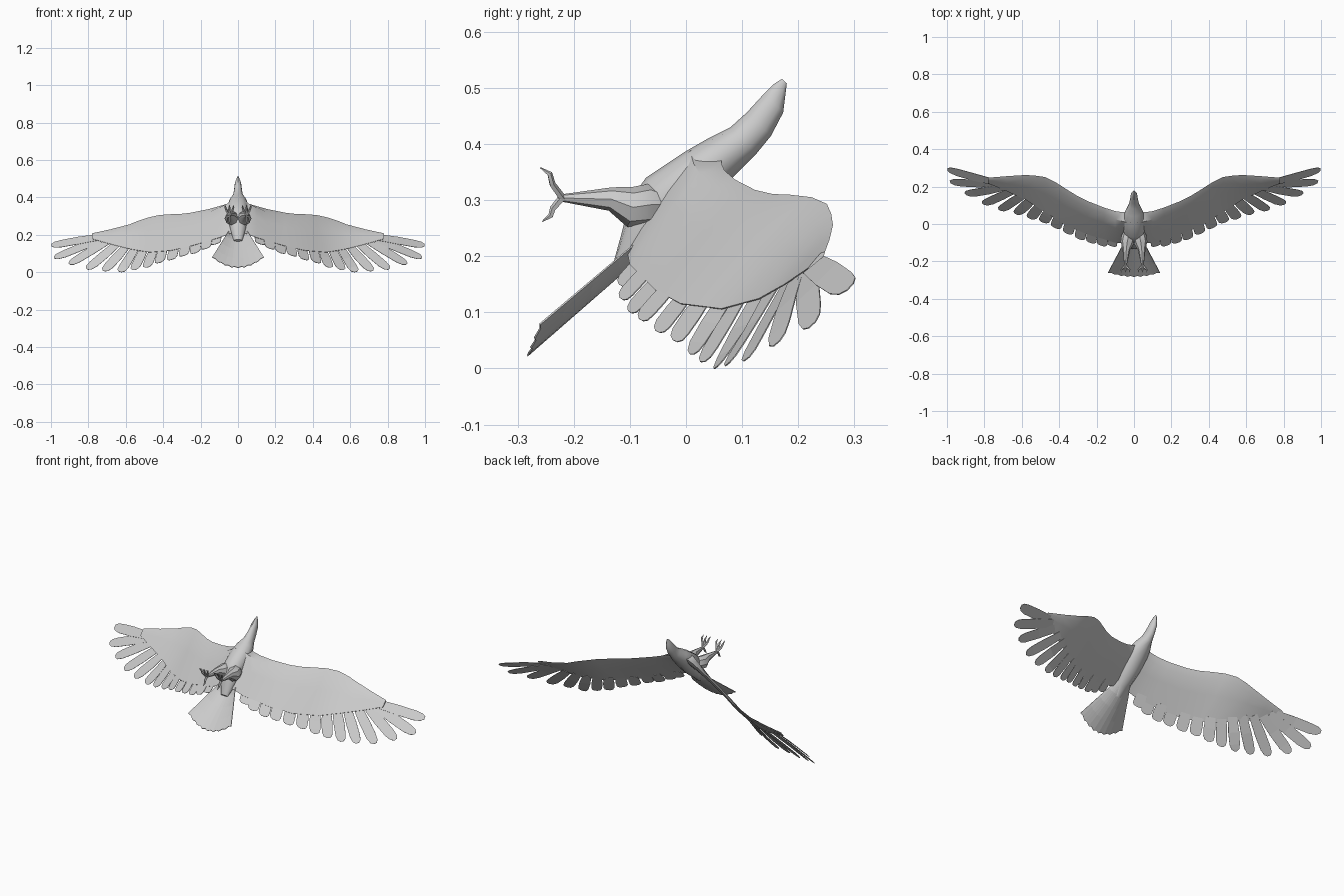
import bpy, bmesh
from math import pi, sin, cos, radians
from mathutils import Vector

cube = bpy.data.objects.get("Cube")
if cube:
    bpy.data.objects.remove(cube, do_unlink=True)

grey = bpy.data.materials.new("plumage_grey")
grey.use_nodes = True
GREY = (0.6, 0.6, 0.6, 1)
grey.diffuse_color = GREY
grey.node_tree.nodes["Principled BSDF"].inputs["Base Color"].default_value = GREY


def finish(name, bm, mirror=False, thick=0, tilt=True):
    """Turn a bmesh into an object; tilt pitches the bird head-up."""
    bmesh.ops.recalc_face_normals(bm, faces=bm.faces)
    mesh = bpy.data.meshes.new(name)
    bm.to_mesh(mesh)
    bm.free()
    mesh.materials.append(grey)
    ob = bpy.data.objects.new(name, mesh)
    bpy.context.collection.objects.link(ob)
    if tilt:
        ob.rotation_euler.x = radians(45)
    if mirror:
        ob.modifiers.new("mirror", "MIRROR").use_mirror_merge = False
    if thick:
        # Thin sheets stay flat shaded so their rims are crisp
        mod = ob.modifiers.new("thickness", "SOLIDIFY")
        mod.thickness, mod.offset = thick, 0
    else:
        bpy.ops.object.select_all(action="DESELECT")
        ob.select_set(True)
        bpy.context.view_layer.objects.active = ob
        bpy.ops.object.shade_smooth_by_angle(angle=radians(40))


def loft(bm, rings, closed=True):
    """Skin a list of point rings, capping both ends when closed."""
    rows = [[bm.verts.new(p) for p in ring] for ring in rings]
    n = len(rows[0])
    for a, b in zip(rows, rows[1:]):
        for i in range(n if closed else n - 1):
            j = (i + 1) % n
            bm.faces.new((a[i], a[j], b[j], b[i]))
    if closed:
        bm.faces.new(rows[0])
        bm.faces.new(rows[-1])


def tube(bm, path, radii, sides=6):
    """Tapered limb along a path."""
    pts = [Vector(p) for p in path]
    rings = []
    for i, p in enumerate(pts):
        along = (pts[min(i + 1, len(pts) - 1)] - pts[max(i - 1, 0)]).normalized()
        u = along.cross(Vector((1, 0, 0))).normalized()
        v = along.cross(u)
        rings.append([p + radii[i] * (cos(2 * pi * k / sides) * u + sin(2 * pi * k / sides) * v)
                      for k in range(sides)])
    loft(bm, rings)


def lookup(table, x):
    """Piecewise linear curve."""
    for (x0, y0), (x1, y1) in zip(table, table[1:]):
        if x <= x1:
            break
    return y0 + (y1 - y0) * (x - x0) / (x1 - x0)


# Body, neck and head: position along spine, height, half width, half depth
spine = [(.486, .238, .002, .006), (.468, .233, .009, .015), (.445, .224, .017, .024),
         (.40, .216, .022, .03), (.36, .215, .028, .033), (.318, .222, .047, .04),
         (.27, .228, .057, .047), (.19, .235, .058, .056), (.14, .232, .05, .05),
         (.09, .222, .04, .03), (.03, .208, .022, .01)]
bm = bmesh.new()
loft(bm, [[(w * cos(k * pi / 6), s, d + h * sin(k * pi / 6)) for k in range(12)]
          for s, d, w, h in spine])
finish("body", bm)

# Wing curves over the span: leading edge, feather line, and height
lead = [(.02, .315), (.06, .303), (.1, .298), (.16, .3), (.25, .312), (.31, .329), (.36, .35),
        (.42, .374), (.475, .385), (.53, .378), (.58, .366), (.68, .343), (.78, .322)]
trail = [(.02, .08), (.09, .06), (.25, .06), (.36, .075), (.475, .12), (.58, .18), (.78, .28)]
rise = [(.02, .225), (.09, .205), (.25, .138), (.36, .088), (.475, .03),
        (.6, -.011), (.8, -.03), (1, -.063)]

# Wing panel, a thin section whose underside swells into the breast
bm = bmesh.new()
rings = []
for x, _ in lead:
    a, b, z = lookup(lead, x), lookup(trail, x), lookup(rise, x)
    back = .02 * (1 - x) + .002
    belly = back + .06 * max(0, 1 - x / .16)
    rings.append([(x, a + (b - a) * f, z + h) for f, h in
                  ((0, 0), (.15, .6 * belly), (.45, .5 * belly), (1, .001),
                   (1, -.001), (.45, -.5 * back), (.15, -.6 * back))])
loft(bm, rings)
finish("wings", bm, mirror=True)

# Flight feathers: root x, tip x, tip position along spine
feathers = [(.74, .997, .305), (.72, .982, .21), (.685, .9, .142), (.64, .805, .085),
            (.59, .715, .055), (.545, .628, .037), (.5, .555, .028), (.45, .487, .024),
            (.4, .42, .02), (.34, .355, .01), (.28, .29, .004), (.222, .23, 0),
            (.165, .172, .006), (.115, .12, .022)]
outline = [(0, -.8, .8), (.45, -1, 1), (.8, -.95, 1), (.94, -.65, .85), (1, -.15, .45)]
bm = bmesh.new()
for i, (rx, tx, ts) in enumerate(feathers):
    root = Vector((rx, lookup(trail, rx) + .03))
    way = Vector((tx, ts)) - root
    side = Vector((-way.y, way.x)).normalized() * .028
    rows = []
    for f, left, right in outline:
        droop = .003 * (i % 2) + .06 * f * max(0, tx - .3)
        edge = [root + way * f + side * w for w in (left, right)]
        rows.append([(p.x, p.y, lookup(rise, p.x) - droop) for p in edge])
    loft(bm, rows, closed=False)
finish("flight_feathers", bm, mirror=True, thick=.002)

# Tail fan, channelled along the middle with a notched end
bm = bmesh.new()
rows = []
for r in range(5):
    f = r / 4
    row = []
    for c in range(-8, 9):
        u = c / 8
        end = -.184 + .056 * u * u + (.008 if c % 2 else 0)
        row.append((u * (.042 + .097 * f), .11 + (end - .11) * f, .196 + .02 * f + .024 * u * u))
    rows.append(row)
loft(bm, rows, closed=False)
finish("tail", bm, thick=.003)

# Legs with feathered thighs blending into the belly
bm = bmesh.new()
tube(bm, [(.026, -.03, .292), (.03, -.065, .292), (.036, -.1, .288), (.041, -.135, .302),
          (.046, -.225, .304)],
     [.02, .037, .036, .021, .006], 8)
finish("legs", bm, mirror=True, tilt=False)

# Feet: three forward toes and one hind toe
bm = bmesh.new()
for spread in (-.022, 0, .022):
    tube(bm, [(.046, -.22, .303), (.046 + spread * .7, -.238, .328),
              (.046 + spread, -.243, .347), (.046 + spread, -.26, .358)],
         [.007, .006, .005, .001], 5)
tube(bm, [(.046, -.22, .305), (.046, -.237, .285), (.045, -.241, .272), (.044, -.256, .262)],
     [.007, .006, .005, .001], 5)
finish("feet", bm, mirror=True, tilt=False)
